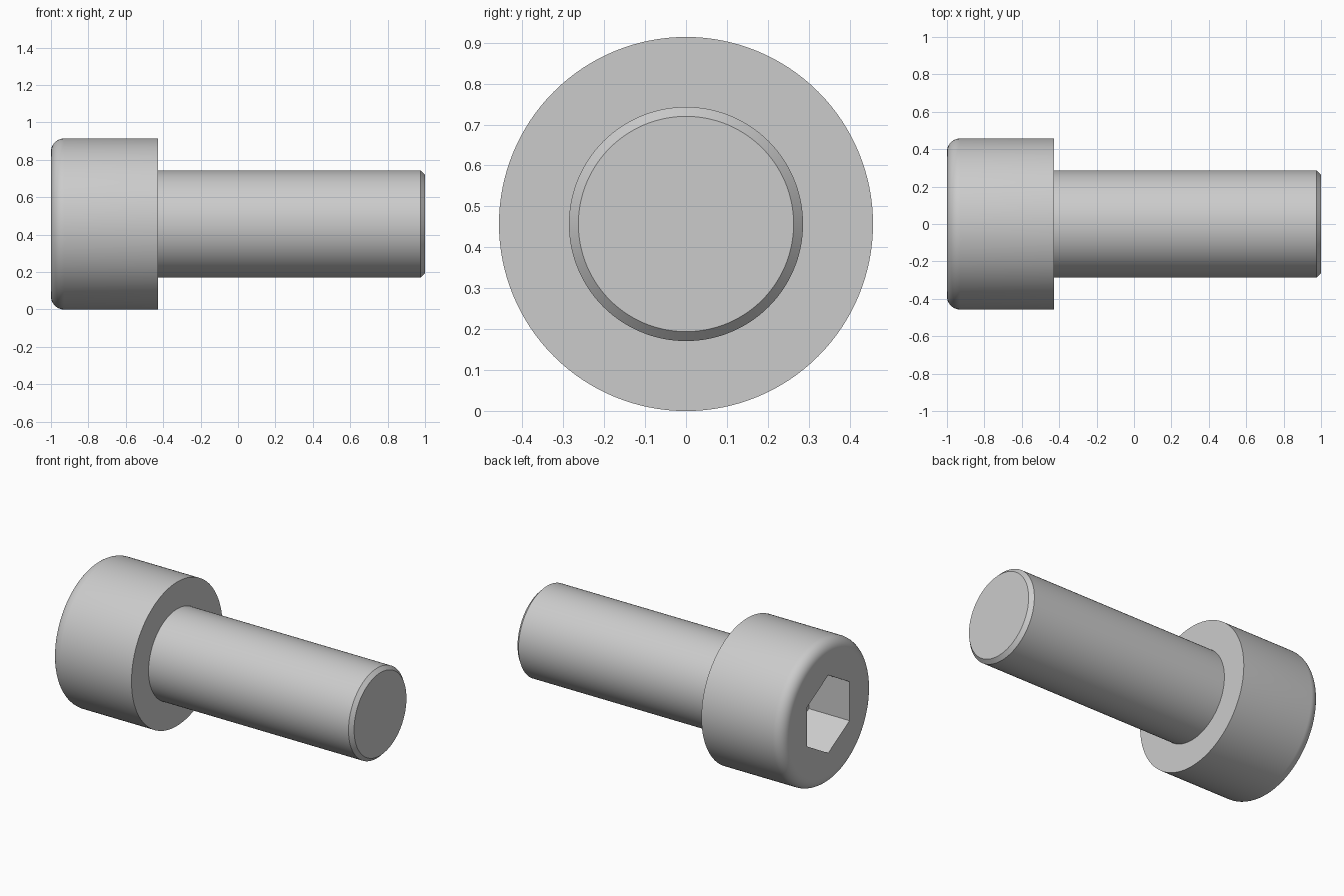
import bpy, bmesh
from math import sin, cos, pi
from mathutils import Vector

if "Cube" in bpy.data.objects:
    bpy.data.objects.remove(bpy.data.objects["Cube"])

R_HEAD, R_SHANK = 0.457, 0.286
X_BACK, X_SEAT, X_TIP = -1.0, -0.4286, 1.0
FILLET, CHAMFER = 0.07, 0.023
HEX_R, HEX_DEPTH = 0.2474, 0.286


def make_object(name, bm):
    bmesh.ops.recalc_face_normals(bm, faces=bm.faces)
    mesh = bpy.data.meshes.new(name)
    bm.to_mesh(mesh)
    bm.free()
    obj = bpy.data.objects.new(name, mesh)
    bpy.context.collection.objects.link(obj)
    return obj


def rings_along_x(name, profile, sides):
    """Skin rings of (x, radius) around the x axis and cap both ends."""
    bm = bmesh.new()
    rings = []
    for x, r in profile:
        angles = [2 * pi * k / sides for k in range(sides)]
        rings.append([bm.verts.new(Vector((x, r * sin(a), R_HEAD + r * cos(a)))) for a in angles])
    for a, b in zip(rings, rings[1:]):
        for k in range(sides):
            n = (k + 1) % sides
            bm.faces.new((a[k], a[n], b[n], b[k]))
    bm.faces.new(rings[0])
    bm.faces.new(rings[-1])
    return make_object(name, bm)


# Rounded head, shank and chamfered tip as one turned profile
steps = 10
profile = [(X_BACK + FILLET * (1 - sin(t)), R_HEAD - FILLET * (1 - cos(t)))
           for t in (pi / 2 * (1 - i / steps) for i in range(steps + 1))]
profile += [(X_SEAT, R_HEAD), (X_SEAT, R_SHANK),
            (X_TIP - CHAMFER, R_SHANK), (X_TIP, R_SHANK - CHAMFER)]
screw = rings_along_x("cap_screw", profile, 128)

# Hexagonal drive socket, corners up and down
cutter = rings_along_x("socket_cutter", [(X_BACK - 0.1, HEX_R), (X_BACK + HEX_DEPTH, HEX_R)], 6)
cutter.hide_render = True
cut = screw.modifiers.new("hex_socket", 'BOOLEAN')
cut.operation = 'DIFFERENCE'
cut.solver = 'EXACT'
cut.object = cutter

bpy.context.view_layer.objects.active = screw
screw.select_set(True)
bpy.ops.object.modifier_apply(modifier=cut.name)
bpy.data.objects.remove(cutter)
bpy.ops.object.shade_smooth_by_angle(angle=pi / 6)
